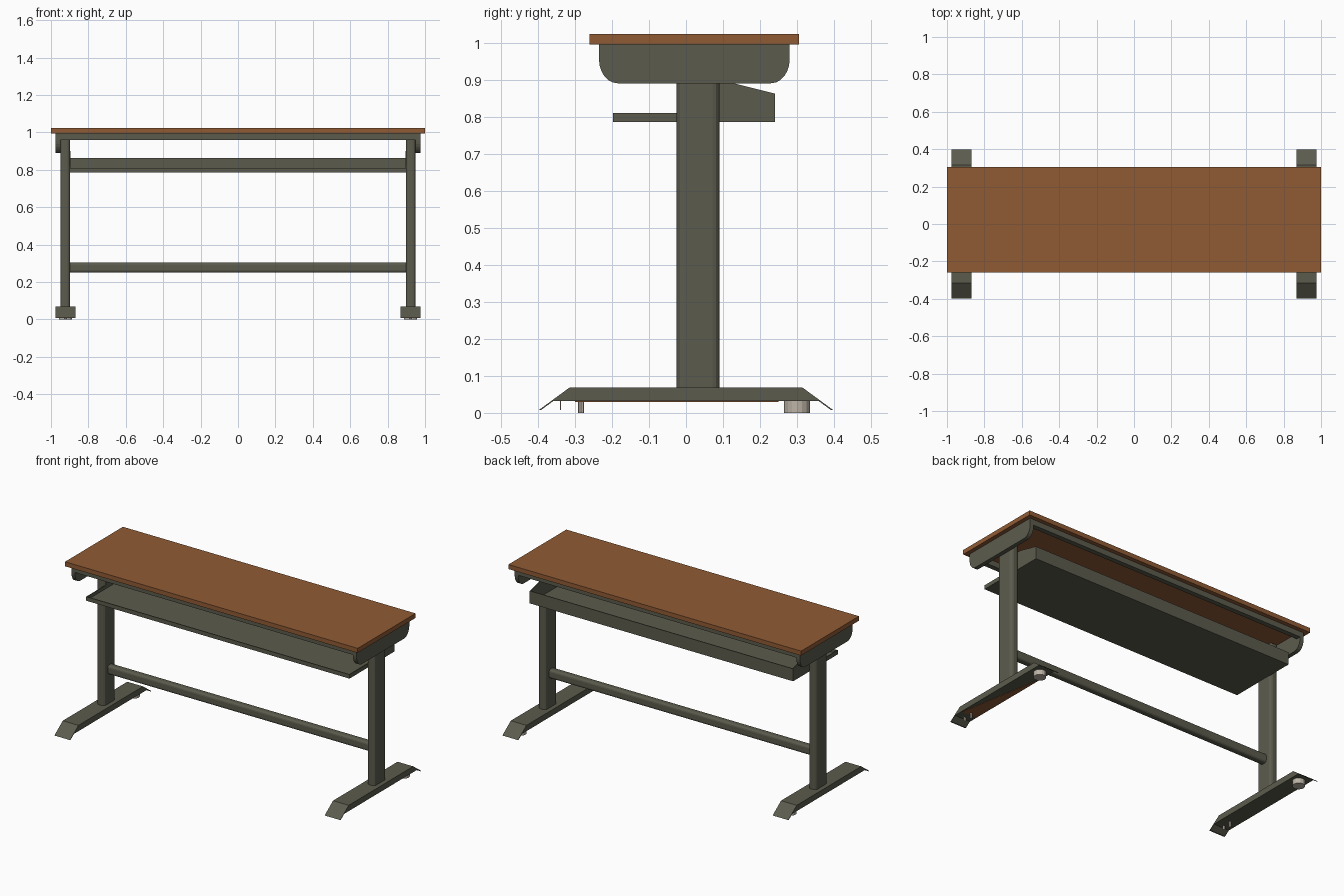
import bpy, bmesh, math

if "Cube" in bpy.data.objects:
    bpy.data.objects.remove(bpy.data.objects["Cube"])


def material(name, rgb):
    m = bpy.data.materials.new(name)
    m.diffuse_color = (*rgb, 1)
    m.use_nodes = True
    m.node_tree.nodes["Principled BSDF"].inputs["Base Color"].default_value = m.diffuse_color
    return m


METAL = material("olive grey metal", (0.105, 0.105, 0.075))
WOOD = material("brown wood", (0.28, 0.105, 0.035))
PAD = material("pale grey pad", (0.50, 0.45, 0.38))


def finish(name, bm, mat):
    bmesh.ops.recalc_face_normals(bm, faces=bm.faces)
    me = bpy.data.meshes.new(name)
    bm.to_mesh(me)
    bm.free()
    me.materials.append(mat)
    ob = bpy.data.objects.new(name, me)
    bpy.context.collection.objects.link(ob)
    return ob


def prism(name, pts, lo, hi, mat, axis="x"):
    """Extrude an outline: (y, z) along x, or (x, y) along z."""
    bm = bmesh.new()
    place = (lambda p, t: (t, *p)) if axis == "x" else (lambda p, t: (*p, t))
    a = [bm.verts.new(place(p, lo)) for p in pts]
    b = [bm.verts.new(place(p, hi)) for p in pts]
    bm.faces.new(a)
    bm.faces.new(b[::-1])
    n = len(pts)
    for i in range(n):
        j = (i + 1) % n
        bm.faces.new((a[i], b[i], b[j], a[j]))
    return finish(name, bm, mat)


def box(name, x0, x1, y0, y1, z0, z1, mat):
    return prism(name, [(y0, z0), (y1, z0), (y1, z1), (y0, z1)], x0, x1, mat)


def rounded(u0, u1, v0, v1, ru, rv, steps=3):
    """Rectangle outline with elliptical corners."""
    pts = []
    for q, (cu, cv) in enumerate([(u1 - ru, v1 - rv), (u0 + ru, v1 - rv),
                                  (u0 + ru, v0 + rv), (u1 - ru, v0 + rv)]):
        for i in range(steps + 1):
            t = math.pi / 2 * (q + i / steps)
            pts.append((cu + ru * math.cos(t), cv + rv * math.sin(t)))
    return pts


# table top and the rails beneath it
box("table_top", -1, 1, -0.26, 0.305, 0.995, 1.023, WOOD)
box("front_rail", -0.95, 0.95, -0.235, -0.205, 0.96, 0.9945, METAL)
box("back_rail", -0.95, 0.95, 0.25, 0.28, 0.96, 0.9945, METAL)

# bracket outline: square top, rounded lower corners
bracket = [(-0.235, 0.995), (0.28, 0.995)]
for cy, start in ((0.23, 0), (-0.185, -90)):
    for i in range(7):
        t = math.radians(start - 15 * i)
        bracket.append((cy + 0.05 * math.cos(t), 0.955 + 0.065 * math.sin(t)))

# foot outline: flat top, thin sloping tips
foot = [(-0.397, 0.008), (-0.315, 0.068), (0.315, 0.068), (0.397, 0.008),
        (0.391, 0.008), (0.358, 0.032), (-0.358, 0.032), (-0.391, 0.008)]


def circle(cx, cy, r, n=16):
    return [(cx + r * math.cos(2 * math.pi * i / n),
             cy + r * math.sin(2 * math.pi * i / n)) for i in range(n)]


for s, side in ((-1, "left"), (1, "right")):
    span = lambda a, b: sorted((s * a, s * b))
    prism(side + "_bracket", bracket, *span(0.95, 0.975), METAL)
    x0, x1 = span(0.897, 0.95)
    prism(side + "_leg", rounded(x0, x1, -0.025, 0.09, 0.018, 0.018),
          0.06, 0.99, METAL, "z")
    prism(side + "_foot", foot, *span(0.87, 0.977), METAL)
    # floor pads: full disc at the back, small stub and sliver at the front
    prism(side + "_back_pad", circle(s * 0.923, 0.30, 0.035), 0, 0.033, PAD, "z")
    prism(side + "_front_stub", circle(s * 0.923, -0.283, 0.008, 8), 0, 0.033, PAD, "z")
    box(side + "_front_sliver", *span(0.915, 0.931), -0.340, -0.337, 0.008, 0.033, PAD)

# brown patch under the right foot
prism("foot_patch", [(0.875, -0.30), (0.972, -0.30), (0.875, 0.25)],
      0.030, 0.0325, WOOD, "z")

# crossbar between the legs
prism("crossbar", rounded(0.01, 0.055, 0.25, 0.305, 0.014, 0.014),
      -0.9, 0.9, METAL)

# book tray: floor, front lip, back wall, shaped ends
box("tray_floor", -0.9, 0.9, -0.197, 0.24, 0.785, 0.79, METAL)
box("tray_front_lip", -0.9, 0.9, -0.197, -0.192, 0.785, 0.81, METAL)
box("tray_back_wall", -0.9, 0.9, 0.235, 0.24, 0.785, 0.862, METAL)
tray_end = [(-0.197, 0.785), (0.24, 0.785), (0.24, 0.862), (0.12, 0.892),
            (0.06, 0.90), (-0.015, 0.81), (-0.197, 0.81)]
for s, side in ((-1, "left"), (1, "right")):
    prism(side + "_tray_end", tray_end, *sorted((s * 0.895, s * 0.9)), METAL)
